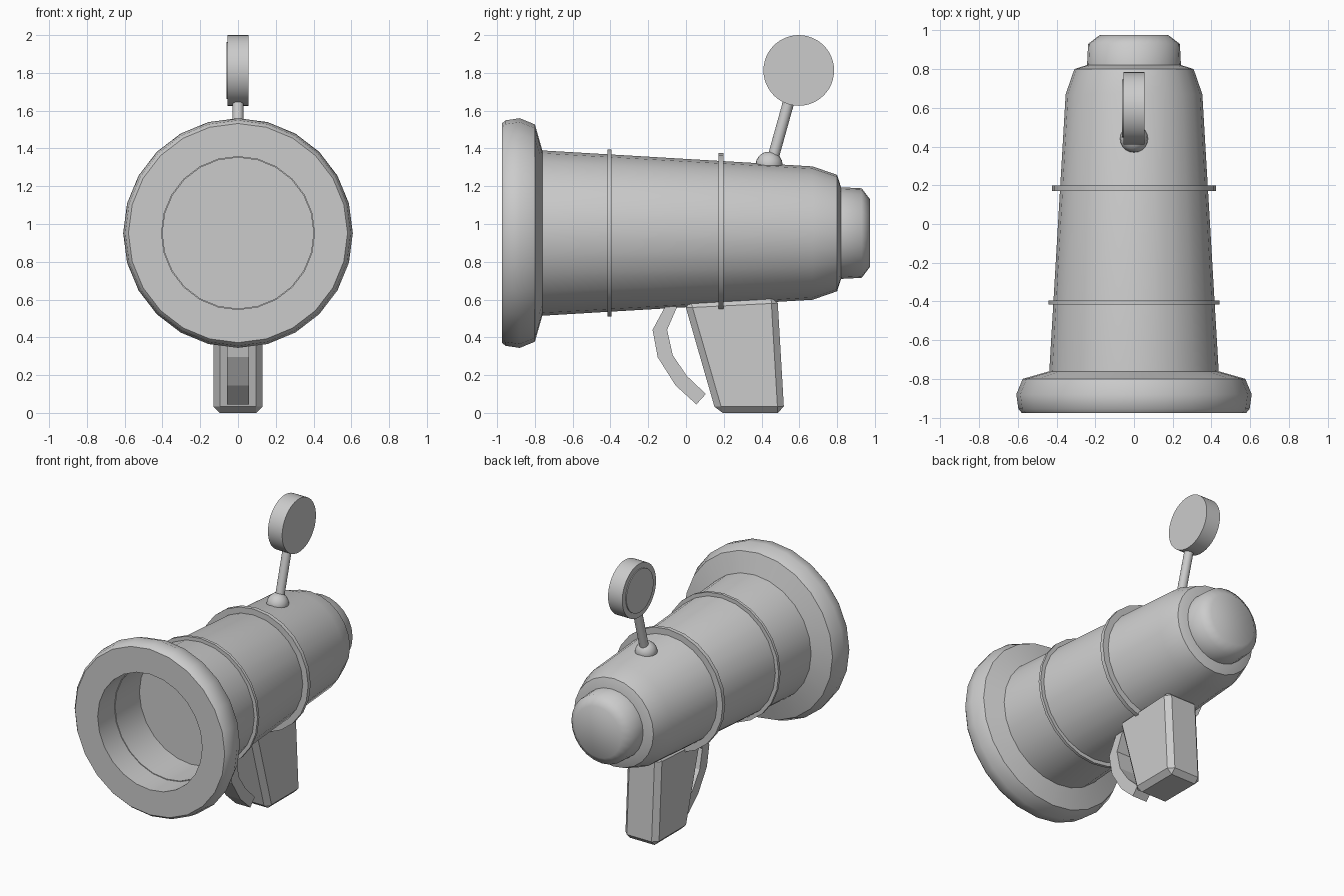
import bpy, bmesh, math
from mathutils import Matrix, Vector

cube = bpy.data.objects.get("Cube")
if cube:
    bpy.data.objects.remove(cube, do_unlink=True)

grey = bpy.data.materials.new("plain grey")
grey.use_nodes = True
COLOUR = (0.6, 0.6, 0.6, 1)
grey.diffuse_color = COLOUR
grey.node_tree.nodes["Principled BSDF"].inputs["Base Color"].default_value = COLOUR


def finish(name, bm, smooth=None):
    bmesh.ops.recalc_face_normals(bm, faces=bm.faces)
    mesh = bpy.data.meshes.new(name)
    bm.to_mesh(mesh)
    bm.free()
    mesh.materials.append(grey)
    obj = bpy.data.objects.new(name, mesh)
    bpy.context.collection.objects.link(obj)
    if smooth:
        bpy.ops.object.select_all(action='DESELECT')
        obj.select_set(True)
        bpy.context.view_layer.objects.active = obj
        bpy.ops.object.shade_smooth_by_angle(angle=math.radians(smooth))
    return obj


def lathe(name, profile, origin, axis, sides=24, smooth=35):
    """Revolve (distance along axis, radius) points; ends are capped."""
    bm = bmesh.new()
    place = Matrix.Translation(origin) @ Vector(axis).to_track_quat('Z', 'Y').to_matrix().to_4x4()
    rings = []
    for t, r in profile:
        angles = [2 * math.pi * k / sides for k in range(sides)]
        rings.append([bm.verts.new(place @ Vector((r * math.cos(a), r * math.sin(a), t)))
                      for a in angles])
    for low, high in zip(rings, rings[1:]):
        for k in range(sides):
            n = (k + 1) % sides
            bm.faces.new((low[k], low[n], high[n], high[k]))
    bm.faces.new(rings[0])
    bm.faces.new(rings[-1])
    return finish(name, bm, smooth)


def side_prism(name, outline, half_width):
    """Extrude a (y, z) outline across x."""
    bm = bmesh.new()
    face = bm.faces.new([bm.verts.new((-half_width, y, z)) for y, z in outline])
    moved = bmesh.ops.extrude_face_region(bm, geom=[face])["geom"]
    bmesh.ops.translate(bm, vec=(2 * half_width, 0, 0),
                        verts=[v for v in moved if isinstance(v, bmesh.types.BMVert)])
    return finish(name, bm)


CENTRE, BACK = (0, 0, 0.952), (0, 1, 0)

# Horn: hollow front rim, tapered barrel, rear cap
lathe("front_rim", [(-0.52, 0.40), (-0.79, 0.40), (-0.79, 0.405), (-0.975, 0.405),
                    (-0.975, 0.58), (-0.955, 0.597), (-0.88, 0.608), (-0.80, 0.575),
                    (-0.76, 0.435)], CENTRE, BACK)
lathe("barrel", [(-0.77, 0.438), (0.67, 0.353), (0.80, 0.308), (0.82, 0.245)], CENTRE, BACK)
# The barrel's front end stays open so that the bore is visible
barrel = bpy.data.objects["barrel"].data
rim = bpy.data.objects["front_rim"].data
for mesh, end in ((barrel, -0.77), (rim, -0.76)):
    bm = bmesh.new()
    bm.from_mesh(mesh)
    caps = [f for f in bm.faces if len(f.verts) > 4 and abs(f.calc_center_median().y - end) < 0.005]
    bmesh.ops.delete(bm, geom=caps, context='FACES_ONLY')
    bm.to_mesh(mesh)
    bm.free()
lathe("rear_cap", [(0.81, 0.243), (0.93, 0.237), (0.975, 0.178)], CENTRE, BACK, smooth=60)

# Raised bands around the barrel
for name, y, radius, width in (("front_band", -0.405, 0.442, 0.02), ("rear_band", 0.185, 0.424, 0.028)):
    lathe(name, [(y - width / 2, radius), (y + width / 2, radius)], CENTRE, BACK)

# Sight: domed foot, leaning stalk, disc with a raised plate on its right face
dome = [(0.072 * math.sin(a), 0.072 * math.cos(a)) for a in [math.radians(d) for d in (-30, 0, 20, 40, 60, 78)]]
lathe("sight_foot", dome, (0, 0.44, 1.312), (0, 0, 1), 20, 40)
foot, top = Vector((0, 0.455, 1.33)), Vector((0, 0.55, 1.67))
lathe("sight_stalk", [(0, 0.03), ((top - foot).length, 0.03)], foot, top - foot, 16)
DISC = (0, 0.597, 1.813)
lathe("sight_disc", [(-0.055, 0.187), (0.055, 0.187)], DISC, (1, 0, 0), 48)
lathe("sight_plate", [(-0.061, 0.15), (-0.05, 0.15)], DISC, (1, 0, 0), 32)

# Grip with chamfered edges
grip = side_prism("grip", [(-0.01, 0.59), (0.16, 0), (0.52, 0), (0.484, 0.615)], 0.13)
bevel = grip.modifiers.new("chamfer", 'BEVEL')
bevel.width = 0.034
bevel.segments = 1

# Curved trigger
outer = [(-0.09, 0.6), (-0.177, 0.44), (-0.15, 0.295), (-0.055, 0.145), (0.055, 0.045)]
inner = [(0.105, 0.1), (0.005, 0.195), (-0.07, 0.305), (-0.1, 0.44), (-0.03, 0.6)]
side_prism("trigger", outer + inner, 0.057)
